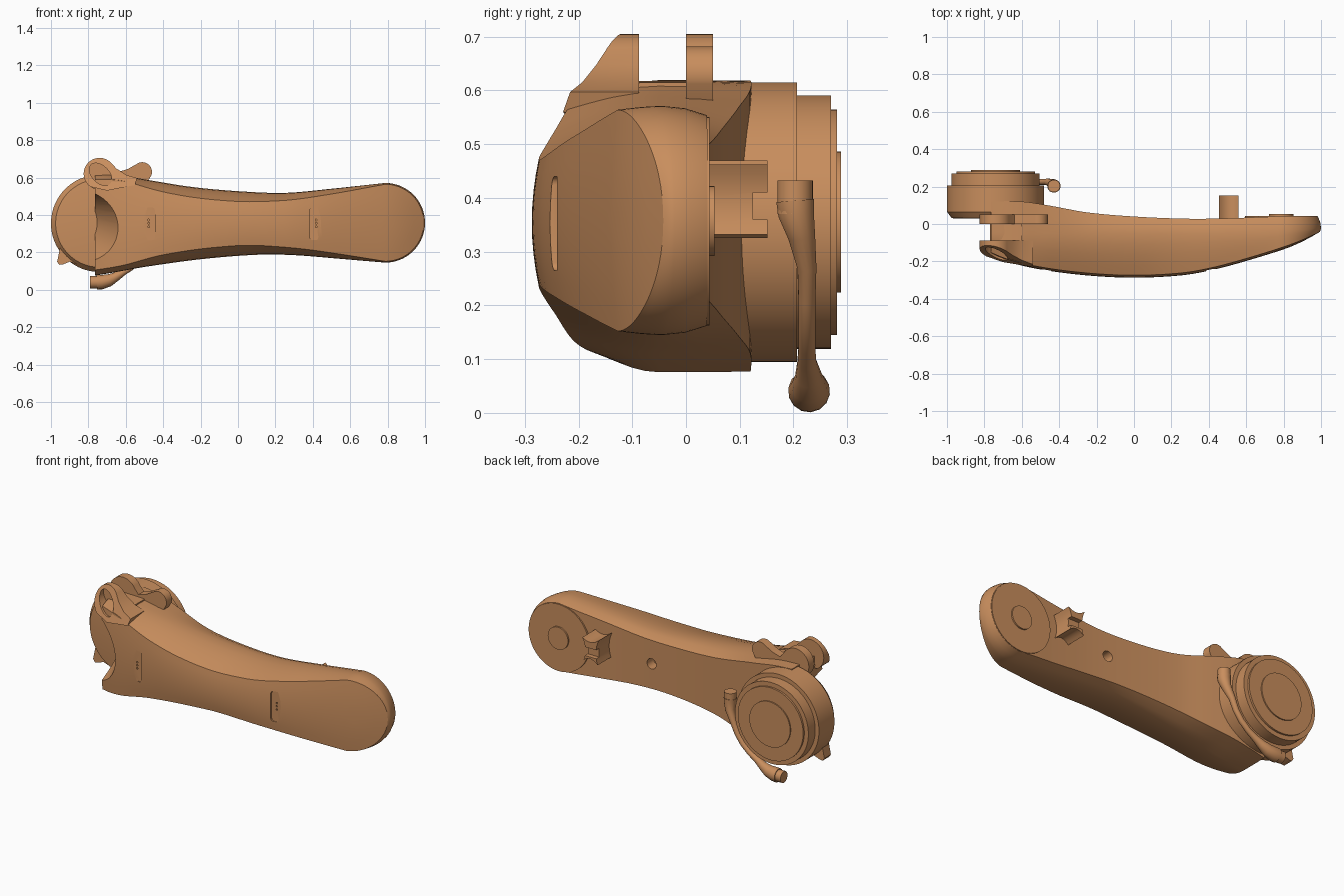
import bpy, bmesh, math
from math import sin, cos, pi, radians

if "Cube" in bpy.data.objects:
    bpy.data.objects.remove(bpy.data.objects["Cube"])

mat = bpy.data.materials.new("copper_orange")
mat.diffuse_color = (0.58, 0.27, 0.11, 1)
mat.use_nodes = True
mat.node_tree.nodes["Principled BSDF"].inputs["Base Color"].default_value = mat.diffuse_color


def finish(name, bm, angle=30):
    bmesh.ops.recalc_face_normals(bm, faces=bm.faces[:])
    me = bpy.data.meshes.new(name)
    bm.to_mesh(me)
    bm.free()
    ob = bpy.data.objects.new(name, me)
    bpy.context.collection.objects.link(ob)
    me.materials.append(mat)
    smooth(ob, angle)
    return ob


def smooth(ob, angle=30):
    bpy.ops.object.select_all(action='DESELECT')
    ob.select_set(True)
    bpy.context.view_layer.objects.active = ob
    bpy.ops.object.shade_smooth_by_angle(angle=radians(angle))


def loft(name, rings, angle=30):
    bm = bmesh.new()
    vs = [[bm.verts.new(p) for p in r] for r in rings]
    n = len(rings[0])
    for a, b in zip(vs, vs[1:]):
        for i in range(n):
            bm.faces.new((a[i], a[(i + 1) % n], b[(i + 1) % n], b[i]))
    bm.faces.new(vs[0])
    bm.faces.new(vs[-1])
    return finish(name, bm, angle)


def prism(name, prof, y0, y1):
    """xz outline extruded along y; the front may be a slanted plane"""
    f = y0 if callable(y0) else (lambda x, z: y0)
    return loft(name, [[(x, f(x, z), z) for x, z in prof],
                       [(x, y1, z) for x, z in prof]])


def arc(cx, cz, r, a0, a1, n=24, rz=None, tilt=0):
    out = []
    for i in range(n + 1):
        a = radians(a0 + (a1 - a0) * i / n)
        u, v = r * cos(a), (rz or r) * sin(a)
        t = radians(tilt)
        out.append((cx + u * cos(t) - v * sin(t), cz + u * sin(t) + v * cos(t)))
    return out


def circle(cx, cz, r, n=64, **k):
    return arc(cx, cz, r, 0, 360, n, **k)[:-1]


def cut(ob, cutter):
    cutter.hide_render = True
    m = ob.modifiers.new("cut", 'BOOLEAN')
    m.operation, m.solver, m.object = 'DIFFERENCE', 'EXACT', cutter
    bpy.context.view_layer.objects.active = ob
    bpy.ops.object.modifier_apply(modifier=m.name)
    bpy.data.objects.remove(cutter)


def curve(*pts):
    """smooth interpolation through (x, value) points"""
    def sl(i):
        a, b = pts[max(i - 1, 0)], pts[min(i + 1, len(pts) - 1)]
        return (b[1] - a[1]) / (b[0] - a[0])

    def f(x):
        x = min(max(x, pts[0][0]), pts[-1][0])
        i = 0
        while i < len(pts) - 2 and x > pts[i + 1][0]:
            i += 1
        (xa, a), (xb, b) = pts[i], pts[i + 1]
        h = xb - xa
        t = (x - xa) / h
        return ((2*t**3 - 3*t*t + 1) * a + (t**3 - 2*t*t + t) * h * sl(i)
                + (3*t*t - 2*t**3) * b + (t**3 - t*t) * h * sl(i + 1))
    return f


# --- arm shell: outline curves along x
X0 = 0.787
top = curve((-.8, .62), (-.65, .615), (-.5, .59), (-.25, .55), (0, .527), (.25, .518), (.5, .54), (X0, .571))
bot = curve((-.8, .07), (-.65, .095), (-.5, .122), (-.2, .163), (.1, .187), (.3, .185), (.55, .165), (X0, .145))
front = curve((-.8, -.15), (-.68, -.2), (-.5, -.243), (-.25, -.275), (0, -.287), (.25, -.275),
              (.4, -.25), (.55, -.212), (X0, -.14), (.9, -.098), (1, -.052))
back = curve((-.8, .12), (-.6, .12), (-.45, .098), (-.25, .062), (0, .04), (.3, .028), (.55, .032), (.7, .038), (1, .04))
inset = curve((-.8, .03), (-.6, .03), (-.4, .05), (0, .055), (.2, .043), (.5, .028), (X0, .007))
taper = curve((-.8, 0), (-.5, .01), (-.2, .03), (.3, .022), (X0, .017))
crest = curve((-.8, -.05), (.65, -.05), (1, -.022))


def section(xs, t):
    c, h = (top(xs) + bot(xs)) / 2, (top(xs) - bot(xs)) / 2
    hi, hb = h - inset(xs), h - taper(xs)
    pts = []
    for f in (0, .25, .5, .75, 1):                       # front panel
        x = xs + f * hi * sin(t)
        pts.append((x, front(x) + .013 * f * f, f * hi))
    xe, ye = xs + hi * sin(t), pts[-1][1]
    ym, yb = crest(xs + h * sin(t)), back(xe)
    for u in (.25, .5, .75, 1):                          # chamfer to crest
        pts.append((0, ye + (ym - ye) * u, hi + (h - hi) * sin(u * pi / 2)))
    for u in (.5, 1):                                    # crest to back
        pts.append((0, ym + (yb - ym) * u, h - (h - hb) * u * u))
    pts.append((0, yb, 0))
    half = [(xs + r * sin(t), y, r * cos(t)) for x, y, r in pts]
    return [(x, y, c + z) for x, y, z in half] + [(x, y, c - z) for x, y, z in half[-2:0:-1]]


rings = [section(-.765 + (X0 + .765) * i / 60, 0) for i in range(61)]
rings += [section(X0, pi / 2 * i / 20) for i in range(1, 21)]
bm = bmesh.new()
vs = [[bm.verts.new(p) for p in r] for r in rings]
n = len(rings[0])
for a, b in zip(vs, vs[1:]):
    for i in range(n):
        bm.faces.new((a[i], a[(i + 1) % n], b[(i + 1) % n], b[i]))
bm.faces.new(vs[0])
bmesh.ops.remove_doubles(bm, verts=bm.verts[:], dist=.0004)
shell = finish("arm_shell", bm)

# concave opening at the joint end
cut(shell, loft("opening_cutter", [[(x, -.35, z) for x, z in circle(-.82, .315, .243)],
                                   [(x, .045, z) for x, z in circle(-.93, .36, .17)]]))
# front slots with three pin holes, and the round hole at the back
for x0, x1, y, xd in ((-.54, -.445, -.243, -.478), (.385, .48, -.24, .418)):
    e = .015
    slot = (arc(x1 - e, .425, e, 0, 90, 5) + arc(x0 + e, .425, e, 90, 180, 5)
            + arc(x0 + e, .28, e, 180, 270, 5) + arc(x1 - e, .28, e, 270, 360, 5))
    cut(shell, prism("slot_cutter", slot, -.4, y))
    for z in (.337, .355, .373):
        cut(shell, prism("pin_cutter", circle(xd, z, .005, 10), -.4, y + .02))
cut(shell, prism("hole_cutter", circle(.2, .357, .03, 32), -.03, .1))
smooth(shell)

# --- joint drum: stepped lathe about the y axis
steps = [(.225, .03), (.235, .032), (.26, .065), (.26, .207), (.236, .207), (.236, .27),
         (.21, .27), (.21, .281), (.131, .281), (.131, .288)]
loft("joint_drum", [[(x, y, z) for x, z in circle(-.74, .355, r, 96)] for r, y in steps])
prism("drum_tab", [(-.95, .23), (-.967, .15), (-.955, .133), (-.935, .136), (-.9, .15), (-.84, .13), (-.84, .2)], .05, .11)

# --- far end disc and boss
prism("end_disc", circle(X0, .357, .194, 96), .02, .044)
prism("end_boss", circle(X0, .357, .065, 48), .03, .053)

# --- clevis: slanted front lug and rear two-lobed plate
lug = arc(-.74, .62, .085, 45, 235, 32) + [(-.7, .53), (-.55, .56), (-.54, .597), (-.6, .615), (-.65, .648)]
front_lug = prism("front_lug", lug, lambda x, z: -.12 - .25 * (x + .75) + .42 * (z - .7), -.087)
cut(front_lug, prism("lug_cutter", circle(-.735, .617, .072, 40, rz=.045, tilt=-45), -.4, -.1))
smooth(front_lug)
plate = (arc(-.74, .62, .085, 30, 235, 32) + [(-.7, .5), (-.5, .55)]
         + arc(-.512, .63, .052, -20, 110, 16) + [(-.59, .645), (-.64, .63)])
prism("rear_plate", plate, 0, .05)
prism("clevis_floor", [(-.77, .56), (-.6, .56), (-.6, .615), (-.69, .618), (-.75, .612)], -.1, .01)

# --- cable clip on the back: concave four-pointed bar
tips = [(.455, .47), (.56, .462), (.552, .332), (.462, .325)]
star = []
for i, (x, z) in enumerate(tips):
    x2, z2 = tips[(i + 1) % 4]
    mx, mz = (x + x2) / 2 * .4 + .507 * .6, (z + z2) / 2 * .4 + .397 * .6
    for k in range(8):
        t = k / 8
        star.append(((1-t)**2 * x + 2*t*(1-t) * mx + t*t * x2, (1-t)**2 * z + 2*t*(1-t) * mz + t*t * z2))
clip = prism("cable_clip", star, .01, .152)
cut(clip, prism("notch_cutter", [(.4, .36), (.6, .36), (.6, .41), (.4, .41)], .125, .2))
smooth(clip)

# --- hose hugging the drum, with a pin at each end
path = [((-.428, .203, .395), .036), ((-.428, .205, .37), .034), ((-.434, .215, .33), .026)]
for a, r in ((-17, .018), (-30, .016), (-42, .016), (-54, .016), (-64, .018)):
    path.append(((-.74 + .29 * cos(radians(a)), .225, .355 + .29 * sin(radians(a))), r))
path += [((-.655, .228, .068), .025), ((-.69, .229, .05), .033), ((-.73, .229, .041), .039), ((-.755, .229, .04), .039)]
cu = bpy.data.curves.new("hose", 'CURVE')
cu.dimensions, cu.bevel_depth, cu.bevel_resolution, cu.use_fill_caps = '3D', 1, 5, True
sp = cu.splines.new('POLY')
sp.points.add(len(path) - 1)
for p, (co, r) in zip(sp.points, path):
    p.co, p.radius = (*co, 1), r
hose = bpy.data.objects.new("hose", cu)
bpy.context.collection.objects.link(hose)
bpy.ops.object.select_all(action='DESELECT')
hose.select_set(True)
bpy.context.view_layer.objects.active = hose
bpy.ops.object.convert(target='MESH')
hose.data.materials.clear()
hose.data.materials.append(mat)
smooth(hose, 45)
ring = circle(0, 0, .033, 32)
loft("upper_pin", [[(-.428 + u, .203 + v, z) for u, v in ring] for z in (.37, .432)])
loft("lower_pin", [[(x, .229 + u, .04 + v) for u, v in ring] for x in (-.79, -.74)])
